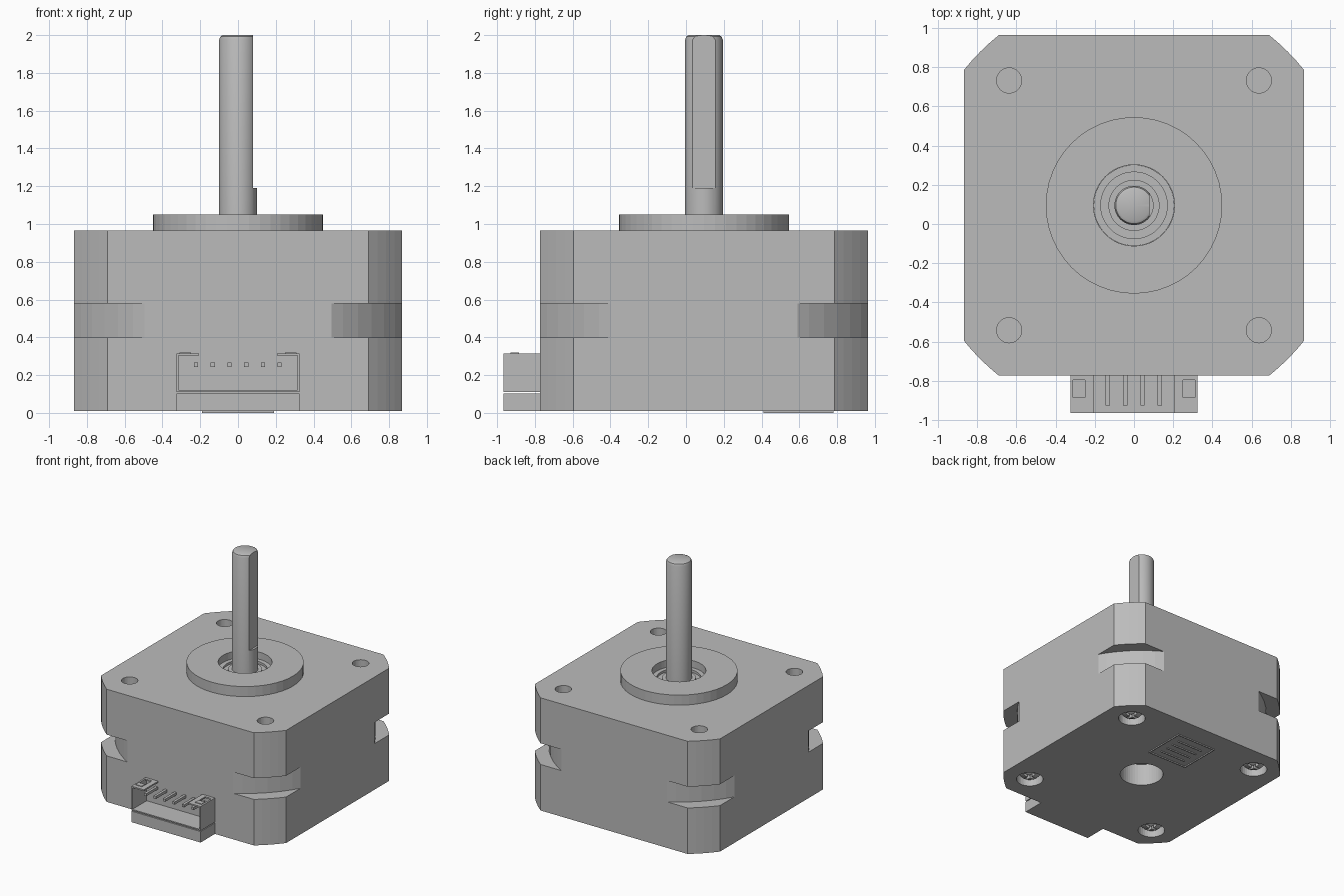
import bpy, bmesh, math
from mathutils import Matrix

cube = bpy.data.objects.get("Cube")
if cube:
    bpy.data.objects.remove(cube, do_unlink=True)

grey = bpy.data.materials.new("plain grey metal")
grey.use_nodes = True
grey.diffuse_color = (0.5, 0.5, 0.5, 1)
grey.node_tree.nodes["Principled BSDF"].inputs["Base Color"].default_value = (0.5, 0.5, 0.5, 1)

AXIS = 0.095       # y of the motor axis
HALF = 0.868       # half width of the body
HOLE = 0.637       # offset of the corner holes
CORNERS = [(x, y) for x in (-HOLE, HOLE) for y in (-HOLE, HOLE)]


def finish(bm, name):
    bmesh.ops.recalc_face_normals(bm, faces=bm.faces)
    mesh = bpy.data.meshes.new(name)
    bm.to_mesh(mesh)
    bm.free()
    mesh.materials.append(grey)
    obj = bpy.data.objects.new(name, mesh)
    bpy.context.collection.objects.link(obj)
    return obj


def lathe(name, profile, x=0, y=0, segs=48, ring=False):
    """Revolve (radius, z) points about a vertical axis through (x, AXIS + y)."""
    bm = bmesh.new()
    rows = []
    for r, z in profile:
        if r == 0:
            rows.append([bm.verts.new((x, AXIS + y, z))] * segs)
        else:
            angles = [math.tau * i / segs for i in range(segs)]
            rows.append([bm.verts.new((x + r * math.cos(a), AXIS + y + r * math.sin(a), z))
                         for a in angles])
    pairs = list(zip(rows, rows[1:]))
    if ring:
        pairs.append((rows[-1], rows[0]))
    for a, b in pairs:
        for i in range(segs):
            j = (i + 1) % segs
            quad = list(dict.fromkeys((a[i], a[j], b[j], b[i])))
            bm.faces.new(quad)
    return finish(bm, name)


def rod(name, r, z0, z1, x=0, y=0, segs=48):
    return lathe(name, [(0, z0), (r, z0), (r, z1), (0, z1)], x, y, segs)


def tube(name, r0, r1, z0, z1):
    return lathe(name, [(r0, z0), (r1, z0), (r1, z1), (r0, z1)], ring=True)


def boxes(name, spans, turn=None):
    """One object from boxes given as (x0, x1, y0, y1, z0, z1)."""
    bm = bmesh.new()
    for x0, x1, y0, y1, z0, z1 in spans:
        m = Matrix.Translation(((x0 + x1) / 2, (y0 + y1) / 2, (z0 + z1) / 2))
        m = m @ Matrix.Diagonal((x1 - x0, y1 - y0, z1 - z0, 1))
        bmesh.ops.create_cube(bm, size=1, matrix=m)
    return finish(bm, name)


def cut(obj, cutter):
    mod = obj.modifiers.new("cut", 'BOOLEAN')
    mod.operation = 'DIFFERENCE'
    mod.solver = 'EXACT'
    mod.object = cutter
    bpy.context.view_layer.objects.active = obj
    bpy.ops.object.modifier_apply(modifier=mod.name)
    bpy.data.objects.remove(cutter, do_unlink=True)


def smooth(obj):
    bpy.ops.object.select_all(action='DESELECT')
    obj.select_set(True)
    bpy.context.view_layer.objects.active = obj
    bpy.ops.object.shade_smooth_by_angle(angle=math.radians(30))


# Body: square prism with gently rounded corner chamfers
reach = math.hypot(HALF, 0.69)
start = math.acos(HALF / reach)
steps = 4
bm = bmesh.new()
outline = []
for k in range(4):
    for i in range(steps + 1):
        a = k * math.pi / 2 + start + (math.pi / 2 - 2 * start) * i / steps
        outline.append(bm.verts.new((reach * math.cos(a), AXIS + reach * math.sin(a), 0.01)))
base = bm.faces.new(outline)
top = bmesh.ops.extrude_face_region(bm, geom=[base])
bmesh.ops.translate(bm, vec=(0, 0, 0.955),
                    verts=[v for v in top["geom"] if isinstance(v, bmesh.types.BMVert)])
body = finish(bm, "motor_body")

# Waist notches at the corners, bores and screw holes
cut(body, lathe("notch_cutter", [(1.0, 0.4), (1.4, 0.4), (1.4, 0.58), (1.0, 0.58)],
                segs=64, ring=True))
cut(body, rod("top_bore_cutter", 0.207, 0.9, 1.1))
cut(body, rod("bottom_bore_cutter", 0.172, -0.1, 0.2))
for cx, cy in CORNERS:
    cut(body, rod("hole_cutter", 0.064, 0.78, 1.1, cx, cy, 32))
    cut(body, rod("counterbore_cutter", 0.107, -0.1, 0.11, cx, cy, 32))

# Pilot boss and bearing
tube("pilot_boss", 0.207, 0.45, 0.965, 1.05)
tube("bearing_outer_race", 0.17, 0.206, 0.9, 0.99)
tube("bearing_shield", 0.13, 0.17, 0.9, 0.97)
tube("bearing_inner_race", 0.1, 0.13, 0.9, 0.99)

# Shaft with rounded tip and a flat on its left side
shaft = lathe("shaft", [(0, 0.88), (0.1, 0.88), (0.1, 1.975), (0.093, 1.993),
                        (0.08, 2.0), (0, 2.0)])
cut(shaft, boxes("flat_cutter", [(0.08, 0.2, -0.2, 0.4, 1.19, 2.1)]))
smooth(shaft)

# Domed cross-head screws in the bottom
for n, (cx, cy) in enumerate(CORNERS, 1):
    screw = lathe(f"screw_{n}", [(0, 0.03), (0.04, 0.034), (0.07, 0.045), (0.088, 0.065),
                                 (0.088, 0.11), (0, 0.11)], cx, cy, 24)
    y = AXIS + cy
    for wide, deep in ((0.055, 0.012), (0.012, 0.055)):
        cut(screw, boxes("slot_cutter", [(cx - wide, cx + wide, y - deep, y + deep, 0, 0.07)]))

# Connector: base block and thin open housing
FRONT, BACK = -0.965, -0.77
W = 0.325
boxes("connector_base", [(-W, W, FRONT, BACK, 0.01, 0.103)])
boxes("connector_floor", [(-W, W, FRONT, BACK, 0.11, 0.12)])
for side, s in (("left", 1), ("right", -1)):
    def span(a, b):
        return tuple(sorted((s * a, s * b)))
    boxes(f"connector_wall_{side}", [span(W - 0.01, W) + (FRONT, BACK, 0.12, 0.315)])
    roof = boxes(f"connector_roof_{side}", [span(0.207, W - 0.01) + (FRONT, BACK, 0.303, 0.315)])
    cut(roof, boxes("window_cutter", [span(0.25, 0.31) + (-0.885, -0.797, 0.29, 0.33)]))
    boxes(f"connector_latch_{side}", [span(0.25, 0.31) + (-0.93, -0.885, 0.315, 0.32)])

# Connector pins
for n in range(6):
    x = -0.222 + n * 0.0885
    boxes(f"pin_{n + 1}", [(x - 0.011, x + 0.011, -0.925, BACK, 0.244, 0.266)])

# Raised plain frame and ribs on the underside
L, Y0, Y1, T = 0.19, 0.41, 0.78, 0.008
frame = [(-L, L, Y0, Y0 + T, 0, 0.012), (-L, L, Y1 - T, Y1, 0, 0.012),
         (-L, T - L, Y0 + T, Y1 - T, 0, 0.012), (L - T, L, Y0 + T, Y1 - T, 0, 0.012)]
for i in range(4):
    y = 0.48 + i * 0.07
    frame.append((-0.12, 0.12, y, y + T, 0, 0.012))
boxes("underside_frame", frame)
